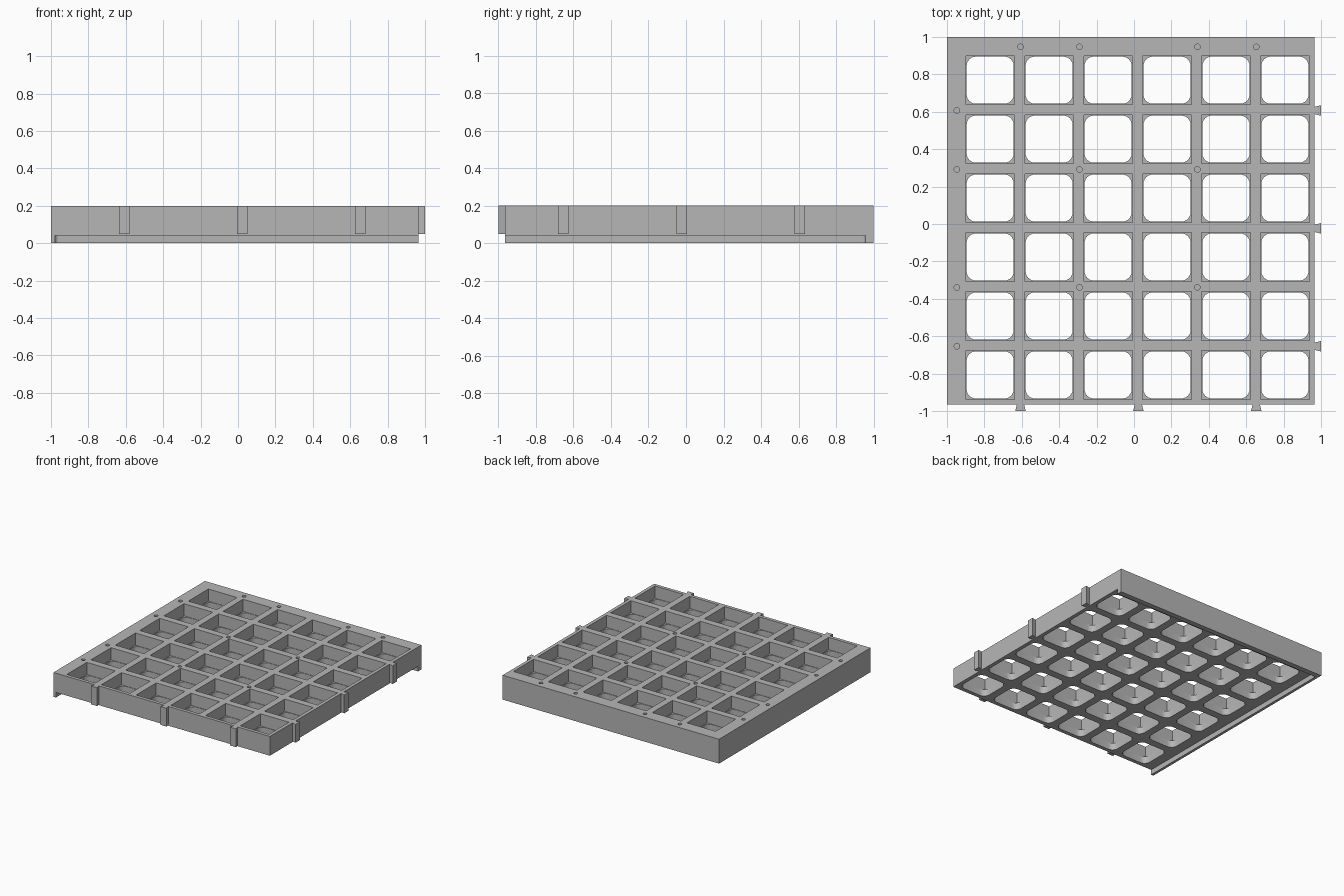
import bpy, bmesh
from math import sin, cos, pi

if "Cube" in bpy.data.objects:
    bpy.data.objects.remove(bpy.data.objects["Cube"], do_unlink=True)

TOP, SHELF, STEP = 0.2, 0.042, 0.1
EDGE = 0.965
PITCH = 0.3152
CELLS = [-0.769 + PITCH * i for i in range(6)]    # cell centres along x; y is mirrored
RIBS = [-0.607 + PITCH * i for i in range(5)]     # rib centres along x

grey = bpy.data.materials.new("mid grey")
grey.use_nodes = True
colour = (0.47, 0.47, 0.47, 1)
grey.diffuse_color = colour
grey.node_tree.nodes["Principled BSDF"].inputs["Base Color"].default_value = colour


def rounded(x0, x1, y0, y1, r=0, steps=6):
    """Outline of a rectangle with optional round corners."""
    if r == 0:
        return [(x0, y0), (x1, y0), (x1, y1), (x0, y1)]
    centres = [(x1 - r, y1 - r), (x0 + r, y1 - r), (x0 + r, y0 + r), (x1 - r, y0 + r)]
    return [(cx + r * cos((k + i / steps) * pi / 2), cy + r * sin((k + i / steps) * pi / 2))
            for k, (cx, cy) in enumerate(centres) for i in range(steps + 1)]


def square(x, y, half, r=0):
    return rounded(x - half, x + half, y - half, y + half, r)


def prisms(name, outlines, z0, z1):
    """One object made of upright prisms."""
    bm = bmesh.new()
    for outline in outlines:
        low = [bm.verts.new((x, y, z0)) for x, y in outline]
        high = [bm.verts.new((x, y, z1)) for x, y in outline]
        bm.faces.new(low[::-1])
        bm.faces.new(high)
        for i in range(len(low)):
            j = (i + 1) % len(low)
            bm.faces.new((low[i], low[j], high[j], high[i]))
    bmesh.ops.recalc_face_normals(bm, faces=bm.faces)
    mesh = bpy.data.meshes.new(name)
    bm.to_mesh(mesh)
    bm.free()
    mesh.materials.append(grey)
    obj = bpy.data.objects.new(name, mesh)
    bpy.context.collection.objects.link(obj)
    return obj


def carve(target, cutter):
    cutter.hide_render = True
    mod = target.modifiers.new("cut", "BOOLEAN")
    mod.operation = "DIFFERENCE"
    mod.solver = "EXACT"
    mod.object = cutter
    bpy.context.view_layer.objects.active = target
    bpy.ops.object.modifier_apply(modifier=mod.name)
    bpy.data.objects.remove(cutter, do_unlink=True)


# Tray slab
tray = prisms("grid_tray", [rounded(-1, EDGE, -EDGE, 1)], 0, TOP)

# Underside recess, leaving a hanging lip on the left-hand and back edges
carve(tray, prisms("recess_cutter", [rounded(-0.978, 1.2, -1.2, 0.957, 0.02)], -0.1, SHELF))

# Cells: round-cornered below, square above
grid = [(x, -y) for x in CELLS for y in CELLS]
carve(tray, prisms("cell_cutter", [square(x, y, 0.126, 0.05) for x, y in grid], -0.1, 0.3))
carve(tray, prisms("seat_cutter", [square(x, y, 0.13) for x, y in grid], STEP, 0.3))

# Small round sockets on the border and at rib crossings
spots = [RIBS[0], RIBS[1], RIBS[3], RIBS[4]]
inner = [RIBS[1], RIBS[3]]
sockets = [(x, 0.947) for x in spots] + [(-0.947, -y) for y in spots]
sockets += [(x, -y) for x in inner for y in inner]
carve(tray, prisms("socket_cutter", [square(x, y, 0.015, 0.015) for x, y in sockets],
                   TOP - 0.03, 0.3))

# Dovetail tongues on the front and right-hand edges
for i, c in enumerate(RIBS[::2], 1):
    profile = [(c - 0.018, EDGE - 0.005), (c + 0.018, EDGE - 0.005), (c + 0.028, 1), (c - 0.028, 1)]
    prisms(f"front_tongue_{i}", [[(a, -b) for a, b in profile]], 0.05, TOP)
    prisms(f"side_tongue_{i}", [[(b, -a) for a, b in profile]], 0.05, TOP)

# Smooth the round corners, keeping edges sharp
bpy.ops.object.select_all(action="DESELECT")
tray.select_set(True)
bpy.context.view_layer.objects.active = tray
bpy.ops.object.shade_smooth_by_angle()
